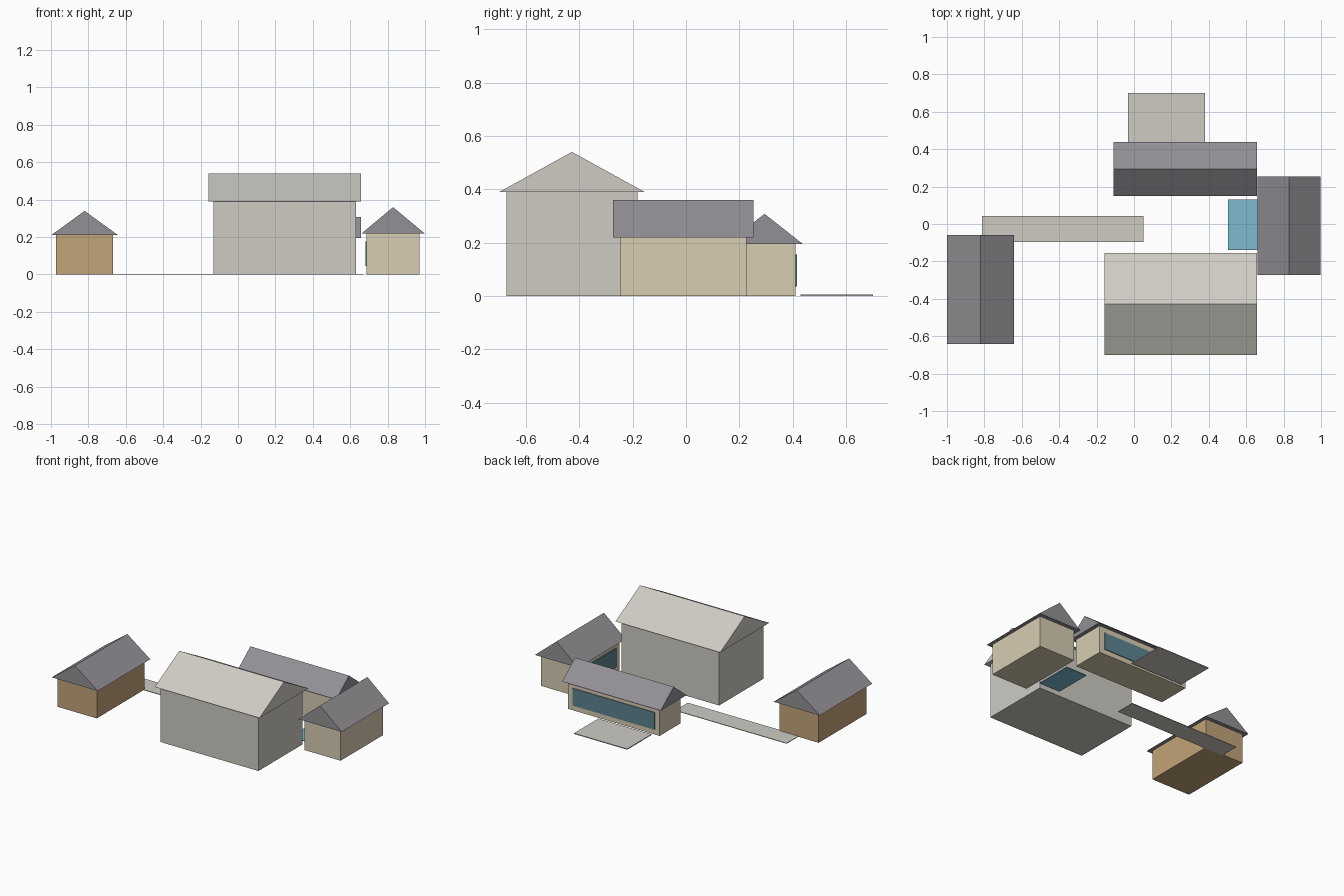
import bpy

if "Cube" in bpy.data.objects:
    bpy.data.objects.remove(bpy.data.objects["Cube"])

def material(name, rgb):
    m = bpy.data.materials.new(name)
    m.diffuse_color = (*rgb, 1)
    m.use_nodes = True
    m.node_tree.nodes["Principled BSDF"].inputs["Base Color"].default_value = m.diffuse_color
    return m

STONE = material("stone", (0.62, 0.60, 0.55))
TAN = material("tan_timber", (0.69, 0.61, 0.45))
BROWN = material("brown_timber", (0.54, 0.37, 0.19))
SLATE = material("slate", (0.29, 0.28, 0.30))
GLASS = material("glass", (0.11, 0.23, 0.28))
WATER = material("water", (0.20, 0.50, 0.62))

def add(name, verts, faces, mat):
    me = bpy.data.meshes.new(name)
    me.from_pydata(verts, [], faces)
    me.materials.append(mat)
    ob = bpy.data.objects.new(name, me)
    bpy.context.collection.objects.link(ob)
    return ob

def box(name, x0, x1, y0, y1, z0, z1, mat):
    v = [(x, y, z) for z in (z0, z1) for x, y in ((x0, y0), (x1, y0), (x1, y1), (x0, y1))]
    f = [(3, 2, 1, 0), (4, 5, 6, 7), (0, 1, 5, 4), (1, 2, 6, 5), (2, 3, 7, 6), (3, 0, 4, 7)]
    return add(name, v, f, mat)

def gable(name, x0, x1, y0, y1, z0, z1, axis, mat):
    """Closed triangular roof with its ridge along the given axis."""
    if axis == "x":
        ym = (y0 + y1) / 2
        v = [(x, y, z) for x in (x0, x1) for y, z in ((y0, z0), (y1, z0), (ym, z1))]
    else:
        xm = (x0 + x1) / 2
        v = [(x, y, z) for y in (y1, y0) for x, z in ((x0, z0), (x1, z0), (xm, z1))]
    f = [(0, 2, 1), (3, 4, 5), (0, 1, 4, 3), (1, 2, 5, 4), (2, 0, 3, 5)]
    return add(name, v, f, mat)

# Buildings: name, wall rectangle, eave height, ridge height, ridge axis, materials
buildings = [
    ("main_barn", (-0.13, 0.63, -0.673, -0.182), 0.39, 0.54, "x", STONE, STONE),
    ("north_wing", (-0.083, 0.63, 0.178, 0.411), 0.195, 0.308, "x", TAN, SLATE),
    ("east_wing", (0.688, 0.97, -0.246, 0.226), 0.22, 0.36, "y", TAN, SLATE),
    ("shed", (-0.972, -0.668, -0.614, -0.085), 0.21, 0.34, "y", BROWN, SLATE),
]
O = 0.027  # roof overhang
for name, (x0, x1, y0, y1), eave, ridge, axis, wall, roof in buildings:
    box(name + "_walls", x0, x1, y0, y1, 0, eave, wall)
    gable(name + "_roof", x0 - O, x1 + O, y0 - O, y1 + O, eave, ridge, axis, roof)

# Glazing
box("north_wing_window", -0.045, 0.592, 0.409, 0.416, 0.035, 0.156, GLASS)
box("east_wing_window", 0.683, 0.69, -0.205, 0.185, 0.045, 0.177, GLASS)

# Ground slabs
box("path", -0.813, 0.052, -0.095, 0.044, 0, 0.004, STONE)
box("patio", -0.033, 0.38, 0.43, 0.70, 0, 0.006, STONE)
box("pool", 0.503, 0.668, -0.14, 0.13, 0, 0.004, WATER)
